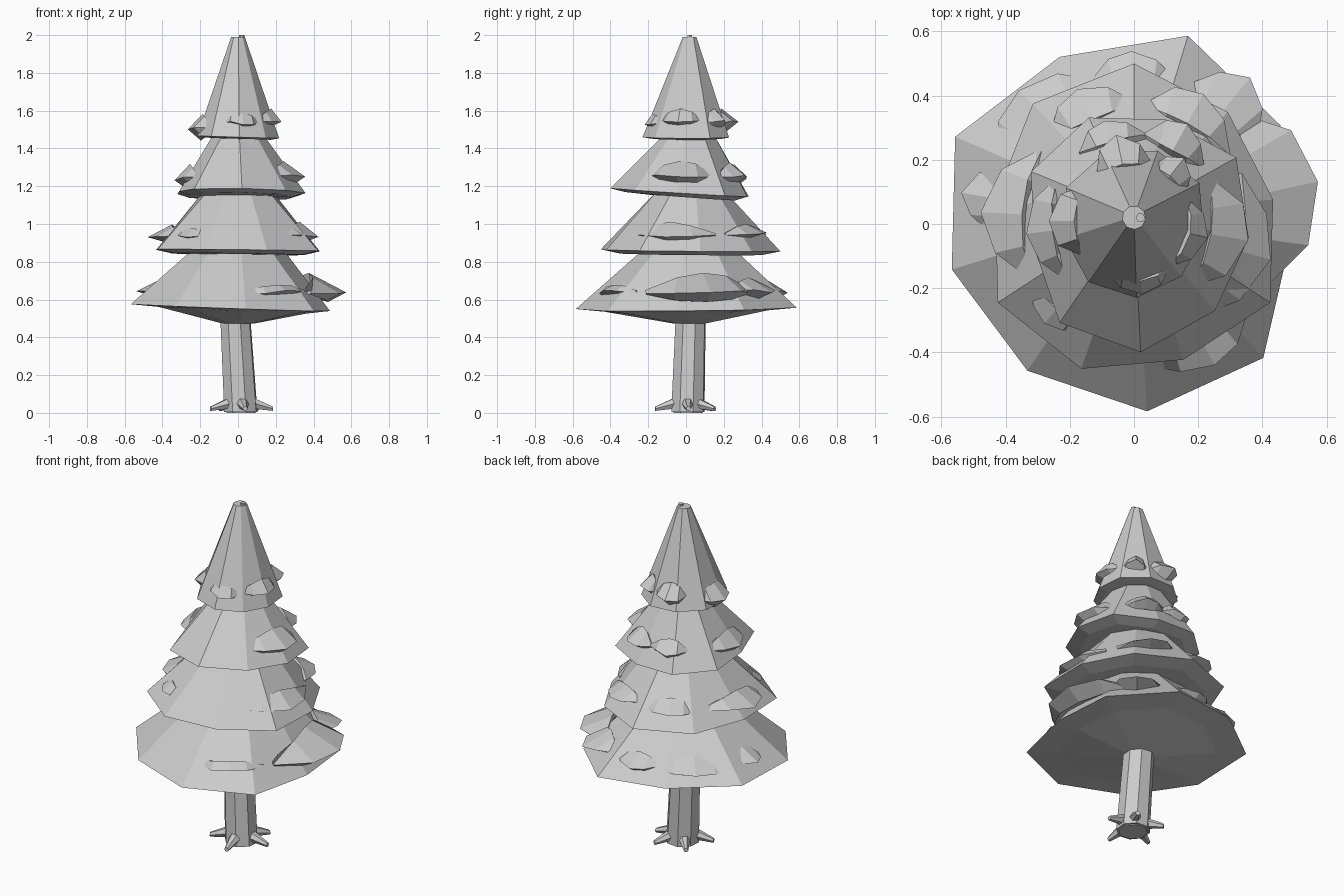
import bpy, bmesh, math, random
from mathutils import Vector

random.seed(4)
if "Cube" in bpy.data.objects:
    bpy.data.objects.remove(bpy.data.objects["Cube"])

grey = bpy.data.materials.new("light grey")
grey.use_nodes = True
COLOUR = (0.6, 0.6, 0.6, 1)
grey.diffuse_color = COLOUR
grey.node_tree.nodes["Principled BSDF"].inputs["Base Color"].default_value = COLOUR


def loft(name, rings):
    """Skin a list of equal-length rings of points and cap both ends."""
    bm = bmesh.new()
    loops = [[bm.verts.new(p) for p in ring] for ring in rings]
    n = len(loops[0])
    for a, b in zip(loops, loops[1:]):
        for i in range(n):
            j = (i + 1) % n
            bm.faces.new((a[i], a[j], b[j], b[i]))
    bm.faces.new(loops[0])
    bm.faces.new(loops[-1])
    bmesh.ops.recalc_face_normals(bm, faces=bm.faces)
    mesh = bpy.data.meshes.new(name)
    bm.to_mesh(mesh)
    bm.free()
    mesh.materials.append(grey)
    obj = bpy.data.objects.new(name, mesh)
    bpy.context.collection.objects.link(obj)
    return obj


def circle(centre, radius, sides, phase=0):
    cx, cy, cz = centre
    turn = [phase + math.tau * i / sides for i in range(sides)]
    return [(cx + radius * math.cos(t), cy + radius * math.sin(t), cz) for t in turn]


def tuft(name, slope, angle, half, reach, z, up, down):
    """Jagged wedge along an arc of the slope: pointed lip, flat underside, ends sunk in."""
    rings = []
    for f, step in zip((0, 0.7, 1, 0.75, 0), (-1, -0.45, 0.05, 0.5, 1)):
        f *= random.uniform(0.9, 1.05)
        t = math.radians(angle + half * step)
        sunk = slope(z) - 0.03
        height = z + random.uniform(-0.01, 0.01)
        section = (
            (sunk - 0.05, height),
            (slope(z + up * f) + 0.005 * f - 0.02 * (1 - f), z + up * f + 0.01),
            (sunk + (reach - sunk) * f, height),
            (slope(z - down * f) - 0.03, height - down * f - 0.005),
        )
        rings.append([(r * math.cos(t), r * math.sin(t) + 0.01, h) for r, h in section])
    loft(name, rings)


def tier(name, rim_z, top_z, top_r, phase, radii, tilt, sag, under, drop, tufts):
    """Foliage cone with an uneven tilted rim, a bowl underside and its tufts."""
    sides = len(radii)
    rim = []
    for i, r in enumerate(radii):
        t = math.radians(phase) + math.tau * i / sides
        x, y = r * math.cos(t), r * math.sin(t)
        rim.append(Vector((x, y, rim_z + tilt[0] * x + tilt[1] * y)))
    top = circle((0, 0.02, top_z), top_r, sides, math.radians(phase))
    bowl = [Vector((p.x * under, p.y * under, p.z - sag)) for p in rim]
    base = circle((0, 0.02, rim_z - drop), 0.08, sides, math.radians(phase))
    loft(name, [top, rim, bowl, base])

    mean = sum(radii) / sides * 0.97

    def slope(z):
        return top_r + (mean - top_r) * (top_z - z) / (top_z - rim_z)

    for k, spec in enumerate(tufts):
        tuft(f"{name}_tuft_{k + 1}", slope, *spec)


# Foliage, bottom to top; tufts: angle, half span, reach, height, rise, undercut
tier("bottom_tier", 0.557, 0.88, 0.23, -86,
     (0.585, 0.58, 0.49, 0.55, 0.61, 0.57, 0.62, 0.585, 0.565), (-0.035, 0.01), 0.014, 0.74, 0.085,
     [(10, 40, 0.6, 0.64, 0.1, 0.05), (-62, 24, 0.52, 0.64, 0.03, 0.02),
      (50, 20, 0.57, 0.645, 0.06, 0.03), (90, 18, 0.53, 0.64, 0.05, 0.03),
      (130, 28, 0.55, 0.64, 0.06, 0.03), (170, 16, 0.54, 0.65, 0.04, 0.02)])
tier("lower_middle_tier", 0.86, 1.18, 0.18, -110,
     (0.48, 0.45, 0.49, 0.44, 0.455, 0.5, 0.49, 0.44, 0.49), (-0.01, -0.01), 0.02, 0.8, 0.025,
     [(-18, 42, 0.44, 0.94, 0.06, 0.02), (60, 26, 0.46, 0.945, 0.05, 0.02),
      (112, 24, 0.45, 0.94, 0.06, 0.02), (175, 36, 0.485, 0.94, 0.05, 0.025),
      (228, 18, 0.43, 0.94, 0.03, 0.015)])
tier("upper_middle_tier", 1.165, 1.48, 0.13, -87,
     (0.4, 0.37, 0.36, 0.38, 0.34, 0.36, 0.36, 0.32, 0.385), (-0.01, -0.06), 0.02, 0.8, 0.025,
     [(-12, 42, 0.37, 1.25, 0.08, 0.045), (60, 24, 0.35, 1.25, 0.07, 0.03),
      (105, 24, 0.33, 1.25, 0.06, 0.03), (185, 38, 0.34, 1.24, 0.07, 0.03)])
tier("top_tier", 1.46, 1.99, 0.037, -88,
     (0.23, 0.22, 0.22, 0.24, 0.24, 0.24, 0.24, 0.22, 0.23), (-0.03, 0), 0.008, 0.8, 0.01,
     [(-15, 42, 0.235, 1.54, 0.06, 0.02), (-85, 36, 0.23, 1.535, 0.04, 0.015),
      (50, 26, 0.25, 1.54, 0.06, 0.04), (100, 32, 0.27, 1.54, 0.06, 0.06),
      (178, 40, 0.275, 1.51, 0.07, 0.06)])
loft("tip", [circle((0.02, 0.02, z), 0.015, 6) for z in (1.98, 2)])

# Leaning trunk
loft("trunk", [circle((0.015, 0.01, 0.005), 0.092, 8, 0.3),
               circle((-0.015, 0.025, 0.52), 0.083, 8, 0.3)])

# Roots: tapered pegs sloping out to the ground
for k, angle in enumerate((-82, 3, 60, 130, 200)):
    t = math.radians(angle)
    out = Vector((math.cos(t), math.sin(t), 0))
    side = Vector((-out.y, out.x, 0))
    rings = []
    for reach, z, r in ((0.07, 0.05, 0.032), (0.17, 0.022, 0.013)):
        mid = out * reach + Vector((0.015, 0.005, z))
        rings.append([mid + side * x + Vector((0, 0, y)) for x, y, _ in circle((0, 0, 0), r, 6)])
    loft(f"root_{k + 1}", rings)

# Foot of the trunk on the ground
loft("trunk_foot", [circle((0.015, 0.01, z), 0.08, 8, 0.3) for z in (0, 0.02)])
